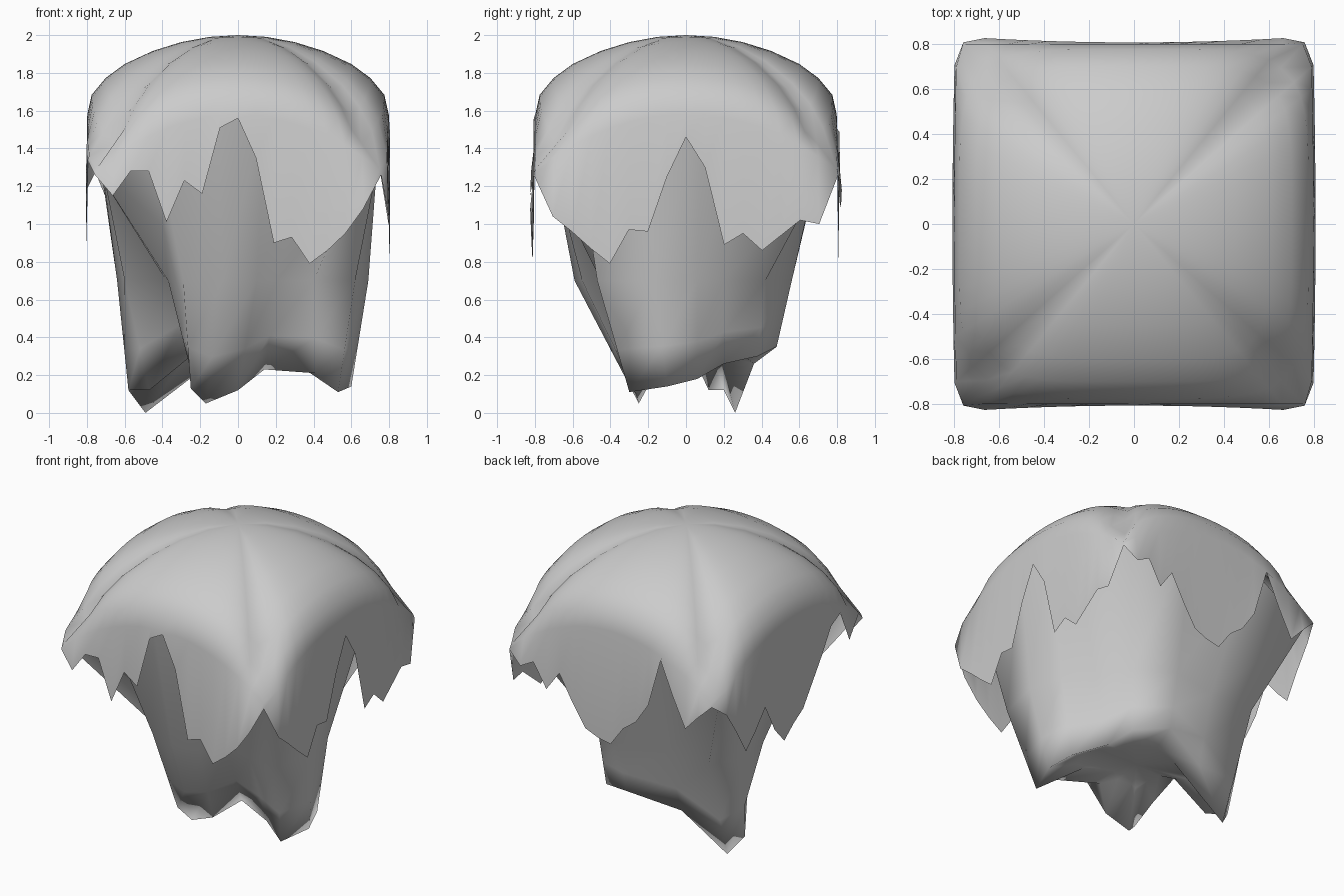
import bpy

if "Cube" in bpy.data.objects:
    bpy.data.objects.remove(bpy.data.objects["Cube"])


def make_object(name, verts, faces):
    mesh = bpy.data.meshes.new(name)
    mesh.from_pydata(verts, [], faces)
    mesh.polygons.foreach_set("use_smooth", [True] * len(mesh.polygons))
    mesh.update()
    obj = bpy.data.objects.new(name, mesh)
    bpy.context.collection.objects.link(obj)
    return obj


def loft(name, rings, end, flip=False):
    """Skin equal-length rings in order and close the last one to a point."""
    n = len(rings[0])
    verts = [p for ring in rings for p in ring] + [end]
    faces = []
    for r in range(len(rings) - 1):
        for i in range(n):
            j = (i + 1) % n
            faces.append((r * n + i, r * n + j, (r + 1) * n + j, (r + 1) * n + i))
    base = (len(rings) - 1) * n
    faces += [(base + i, base + (i + 1) % n, len(verts) - 1) for i in range(n)]
    if flip:
        faces = [f[::-1] for f in faces]
    return make_object(name, verts, faces)


def lerp(a, b, f):
    return tuple(p + (q - p) * f for p, q in zip(a, b))


# Ragged hem heights, sixteen per side: front, right, back, left
HEM = [
    1.26, 1.15, 1.28, 1.28, 1.01, 1.23, 1.16, 1.51, 1.57, 1.35, .90, .93, .79, .86, .95, 1.08,
    1.26, 1.04, .96, .87, .79, .97, .96, 1.25, 1.46, 1.30, .89, .95, .86, .94, 1.02, 1.00,
    1.26, 1.18, 1.23, 1.07, 1.20, 1.03, .88, .84, .82, .95, 1.02, 1.16, 1.50, 1.27, 1.08, 1.18,
    1.28, 1.19, 1.04, .87, .97, 1.09, .90, .79, .87, .93, 1.07, 1.21, 1.37, 1.42, 1.20, 1.36]


def square_ring(h, bulge=0.0):
    """Plan outline of half size h, corners slightly trimmed: (x, y, t)."""
    ring = []
    for k in range(64):
        side, i = divmod(k, 16)
        t = i / 8 - 1
        if side % 2 == 0:
            x, y = .94 * h * t, -h - (bulge * t * t if i else 0)
        else:
            x, y = (h - .015 * h * t * t, h * t) if i else (.94 * h, -h)
        if side > 1:
            x, y = -x, -y
        ring.append((x, y, t))
    return ring


def drop(u):
    return .41 * u * u + .9 * u ** 10


def dome_point(x, y, h, p=5):
    """Round the plan's corners and drop the height towards the sides."""
    f = (abs(x / h) ** p + abs(y / h) ** p) ** (-1 / p)
    return (x * f, y * f, 2 - drop(abs(x)) - drop(abs(y)))


# Domed square top with hanging hem
edge = [(x, y, 1.58 - .29 * t * t) for x, y, t in square_ring(.798)]
hem = [(x, y, min(h, e[2] - .02))
       for (x, y, t), h, e in zip(square_ring(.806, .025), HEM, edge)]
dome_rings = [[dome_point(x, y, h) for x, y, t in square_ring(h)]
              for h in (.775, .70, .60, .45, .30, .15)]
loft("grass_top", [hem, edge] + dome_rings, (0, 0, 2.0))

# Rock spokes: middle x, y (at z = .7) and lower end x, y, z
SPOKES = [
    (-.38, -.20, -.27, .06, .32), (-.37, -.38, -.25, -.12, .22),
    (-.29, -.50, -.25, -.29, .13),
    (-.08, -.59, -.17, -.25, .05), (.10, -.55, .00, -.27, .12),
    (.21, -.42, .14, -.16, .23), (.40, -.45, .41, -.28, .21),
    (.62, -.47, .53, -.30, .11), (.69, -.17, .60, -.10, .14),
    (.63, .06, .55, .06, .18), (.47, .20, .37, .20, .26),
    (.37, .42, .33, .38, .30), (.12, .56, .11, .48, .35),
    (-.20, .50, -.22, .36, .26), (-.52, .50, -.49, .26, .0),
    (-.64, .30, -.58, .20, .12), (-.60, .03, -.47, .12, .12)]

top, middle, bottom, floor = [], [], [], []
for mx, my, bx, by, bz in SPOKES:
    big = max(abs(mx), abs(my))
    t = min(abs(mx), abs(my)) / big
    top.append((.755 * mx / big, .755 * my / big, 1.57 - .32 * t * t))
    middle.append((mx, my, .70))
    bottom.append((bx, by, bz))
    floor.append(lerp((bx, by, .29), (.05, .08, .29), .4))
low = [lerp(m, b, .62) for m, b in zip(middle, bottom)]

# Hanging rock with three prongs
loft("hanging_rock", [top, middle, low, bottom, floor], (.05, .08, .29), flip=True)
